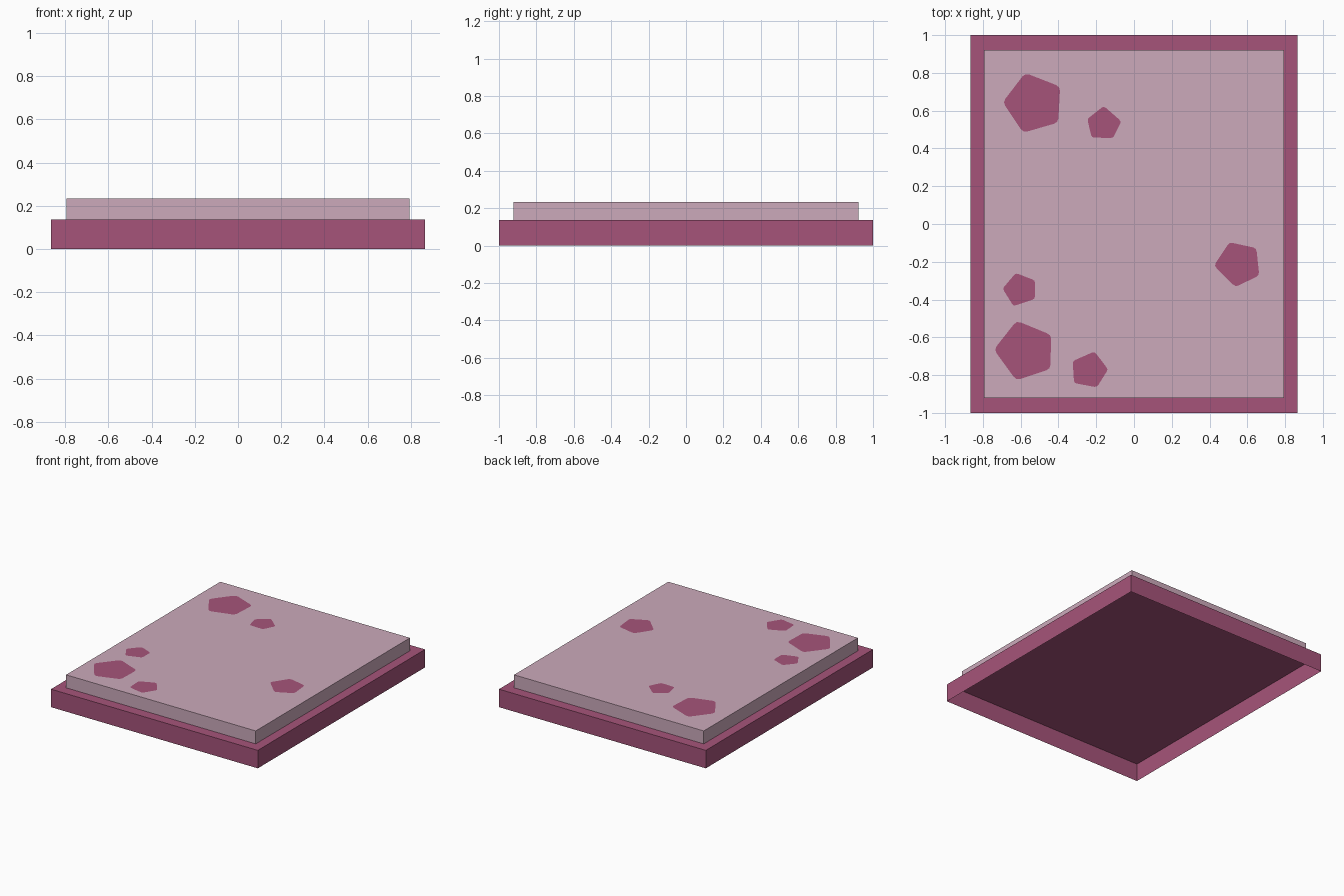
import bpy, bmesh
from mathutils import Vector

if "Cube" in bpy.data.objects:
    bpy.data.objects.remove(bpy.data.objects["Cube"])


def linear(c):
    c /= 255
    return c / 12.92 if c <= 0.04045 else ((c + 0.055) / 1.055) ** 2.4


def material(name, r, g, b):
    m = bpy.data.materials.new(name)
    m.diffuse_color = (linear(r), linear(g), linear(b), 1)
    m.use_nodes = True
    m.node_tree.nodes["Principled BSDF"].inputs["Base Color"].default_value = m.diffuse_color
    return m


def make_object(name, bm, mat):
    me = bpy.data.meshes.new(name)
    bm.to_mesh(me)
    bm.free()
    me.materials.append(mat)
    ob = bpy.data.objects.new(name, me)
    bpy.context.collection.objects.link(ob)
    return ob


def open_box(name, hx, hy, z0, z1, mat):
    """Box with no underside."""
    bm = bmesh.new()
    bmesh.ops.create_cube(bm, size=1)
    for v in bm.verts:
        v.co = (v.co.x * 2 * hx, v.co.y * 2 * hy, z0 if v.co.z < 0 else z1)
    bm.normal_update()
    bottom = [f for f in bm.faces if f.normal.z < -0.9]
    bmesh.ops.delete(bm, geom=bottom, context='FACES_ONLY')
    return make_object(name, bm, mat)


def spot(name, corners, z, mat):
    """Flat pentagon with each corner rounded by a short quadratic curve."""
    pts = [Vector(p) for p in corners]
    mid = sum(pts, Vector((0, 0))) / len(pts)
    pts = [mid + (p - mid) * 1.03 for p in pts]
    bm = bmesh.new()
    verts = []
    for i, p in enumerate(pts):
        a = p.lerp(pts[i - 1], 0.12)
        b = p.lerp(pts[(i + 1) % len(pts)], 0.12)
        for t in (0, 0.5, 1):
            q = a.lerp(p, t).lerp(p.lerp(b, t), t)
            verts.append(bm.verts.new((q.x, q.y, z)))
    face = bm.faces.new(verts)
    face.normal_update()
    if face.normal.z < 0:
        face.normal_flip()
    return make_object(name, bm, mat)


plum = material("plum", 166, 84, 122)
pale_mauve = material("pale mauve", 204, 170, 187)

# Hollow base tray and the raised slab on top of it
BASE_TOP, SLAB_TOP = 0.136, 0.234
open_box("base", 0.866, 1.0, 0.0, BASE_TOP, plum)
open_box("raised_slab", 0.794, 0.922, BASE_TOP, SLAB_TOP, pale_mauve)

# Painted pentagon spots on the slab
SPOTS = [
    [(-.69, .645), (-.575, .795), (-.395, .725), (-.405, .54), (-.585, .488)],
    [(-.245, .555), (-.16, .622), (-.07, .543), (-.113, .457), (-.222, .46)],
    [(.427, -.22), (.507, -.1), (.645, -.13), (.66, -.27), (.538, -.33)],
    [(-.693, -.342), (-.625, -.262), (-.527, -.3), (-.527, -.395), (-.637, -.432)],
    [(-.737, -.665), (-.62, -.517), (-.442, -.59), (-.447, -.765), (-.622, -.823)],
    [(-.322, -.727), (-.21, -.678), (-.14, -.77), (-.198, -.862), (-.315, -.84)],
]
for i, corners in enumerate(SPOTS, 1):
    spot(f"spot_{i}", corners, SLAB_TOP + 0.002, plum)
